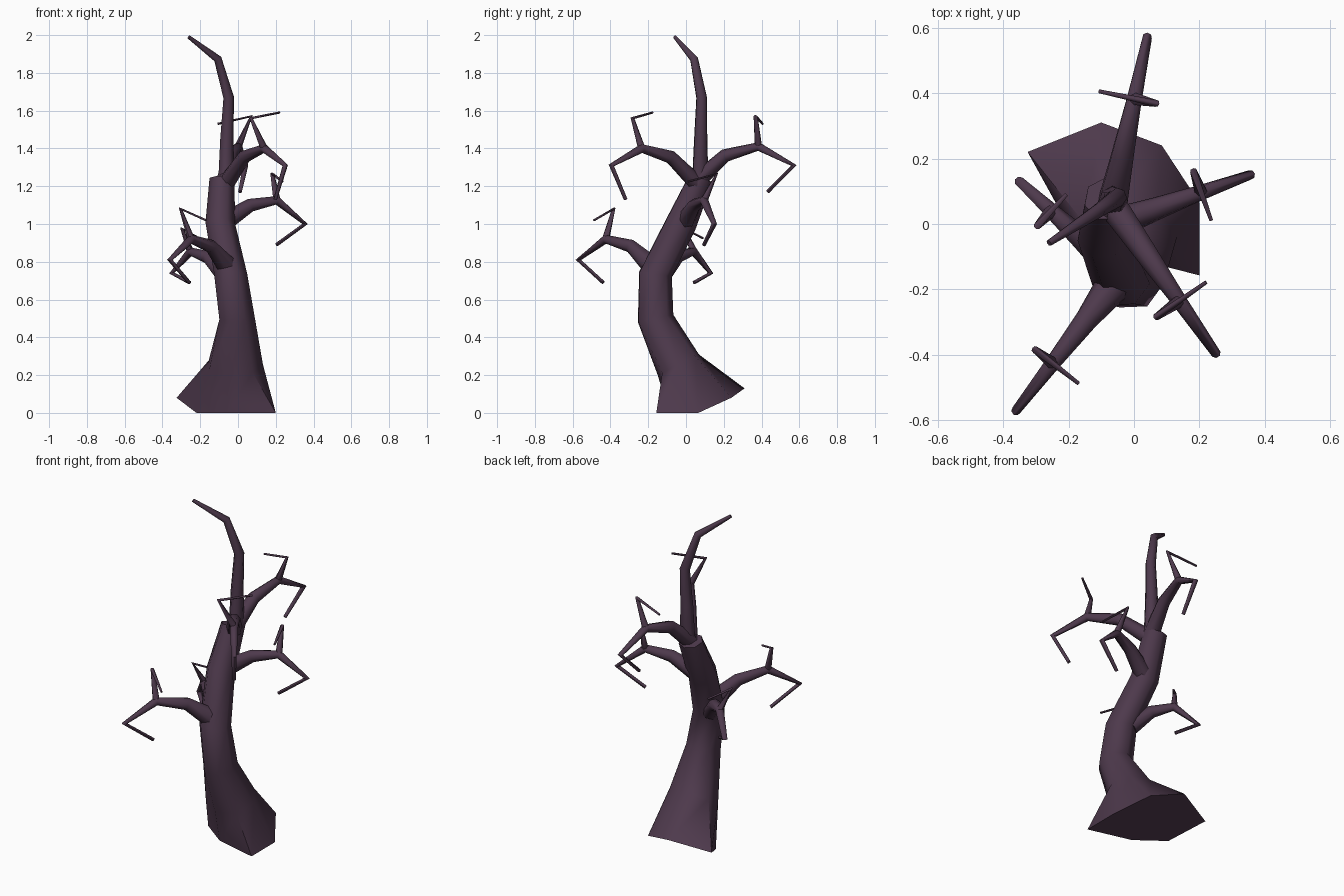
import bpy, bmesh, math
from mathutils import Vector

if "Cube" in bpy.data.objects:
    bpy.data.objects.remove(bpy.data.objects["Cube"])

bark = bpy.data.materials.new("dark purple bark")
bark.diffuse_color = (0.075, 0.041, 0.072, 1)
bark.use_nodes = True
bark.node_tree.nodes["Principled BSDF"].inputs["Base Color"].default_value = bark.diffuse_color
SIDES = 7


def skin(bm, rings):
    """Join rings of points into a closed tube."""
    vs = [[bm.verts.new(p) for p in r] for r in rings]
    for a, b in zip(vs, vs[1:]):
        for i in range(len(a)):
            j = (i + 1) % len(a)
            bm.faces.new((a[i], a[j], b[j], b[i]))
    bm.faces.new(vs[0][::-1])
    bm.faces.new(vs[-1])


def tube(bm, pts, radii):
    """Tapered tube along a bent path."""
    pts = [Vector(p) for p in pts]
    segs = [(b - a).normalized() for a, b in zip(pts, pts[1:])]
    side = segs[0].orthogonal().normalized()
    prev, rings = segs[0], []
    for i, (p, r) in enumerate(zip(pts, radii)):
        t = (segs[max(i - 1, 0)] + segs[min(i, len(segs) - 1)]).normalized()
        side = prev.rotation_difference(t) @ side
        up, prev = t.cross(side), t
        angles = [2 * math.pi * k / SIDES for k in range(SIDES)]
        rings.append([p + r * (math.cos(a) * side + math.sin(a) * up) for a in angles])
    skin(bm, rings)


def finish(bm, name):
    bmesh.ops.recalc_face_normals(bm, faces=bm.faces)
    me = bpy.data.meshes.new(name)
    bm.to_mesh(me)
    bm.free()
    me.materials.append(bark)
    ob = bpy.data.objects.new(name, me)
    bpy.context.collection.objects.link(ob)
    bpy.ops.object.select_all(action='DESELECT')
    ob.select_set(True)
    bpy.context.view_layer.objects.active = ob
    bpy.ops.object.shade_smooth_by_angle(angle=math.radians(60))


# Trunk: flared foot, then tilted rings (x, y, z, rx, ry, slope along y)
foot = [(.2, -.157, 0), (.2, .065, 0), (.085, .24, .08), (-.1, .31, .13),
        (-.325, .22, .08), (-.22, .03, 0), (-.06, -.09, 0)]
stations = [(-.018, -.04, .255, .15, .112, .5), (-.005, -.165, .5, .097, .098, .2),
            (-.04, -.165, .735, .09, .09, -.15), (-.095, -.03, 1.0, .08, .078, -.45),
            (-.085, .075, 1.24, .068, .066, -.25)]
rings = [[Vector(p) for p in foot]]
for n, (x, y, z, rx, ry, s) in enumerate(stations):
    ring = []
    for k in range(SIDES):
        a = math.radians(-50 - min(n, 1) * 12) + 2 * math.pi * k / SIDES
        dy = ry * math.sin(a)
        ring.append((x + rx * math.cos(a), y + dy, z + s * dy))
    rings.append(ring)
bm = bmesh.new()
skin(bm, rings)
finish(bm, "trunk")

# Leading shoot
bm = bmesh.new()
tube(bm, [(-.08, .05, 1.15), (-.062, .075, 1.27), (-.06, .077, 1.45),
          (-.05, .082, 1.67), (-.108, .042, 1.875), (-.26, -.058, 1.99)],
     [.045, .043, .036, .029, .022, .01])
finish(bm, "leading_shoot")

# Side branches: root, tip, joint height, drop (distance out, z),
# twig (sideways, rise) at its elbow and end
branches = {
    "front_left_branch": ((-.05, -.17, .77), (-.36, -.57, .81), .92, (.34, .69),
                          (-.07, .16), (.10, .10), .058),
    "front_right_branch": ((-.06, .05, 1.22), (.25, -.395, 1.31), 1.40, (.45, 1.13),
                           (-.085, .16), (.10, .19), .045),
    "right_branch": ((-.06, 0, 1.02), (.355, .15, 1.0), 1.125, (.28, .89),
                     (.07, .14), (-.09, .10), .05),
    "left_branch": ((-.08, -.12, .74), (-.35, .13, .74), .855, (.24, .69),
                    (.064, .12), (-.067, .07), .05),
    "back_branch": ((-.07, .05, 1.22), (.04, .57, 1.31), 1.41, (.39, 1.17),
                    (-.07, .16), (.11, .12), .048),
}
for name, (root, tip, jz, drop, elbow, end, r) in branches.items():
    root, tip = Vector(root), Vector(tip)
    flat = (tip - root).to_2d()
    length = flat.length
    u = flat.normalized()
    side = Vector((-u.y, u.x))

    def at(out, across, z):
        p = root.to_2d() + u * out + side * across
        return Vector((p.x, p.y, z))

    mid = at(.30 * length, 0, root.z + .75 * (jz - root.z))
    joint = at(.64 * length, 0, jz)
    bm = bmesh.new()
    tube(bm, [root, mid, joint, tip, at(drop[0], 0, drop[1])],
         [r, .036, .024, .015, .010])
    tube(bm, [joint, at(.64 * length, elbow[0], jz + elbow[1]),
              at(.64 * length, end[0], jz + end[1])], [.020, .011, .006])
    finish(bm, name)
